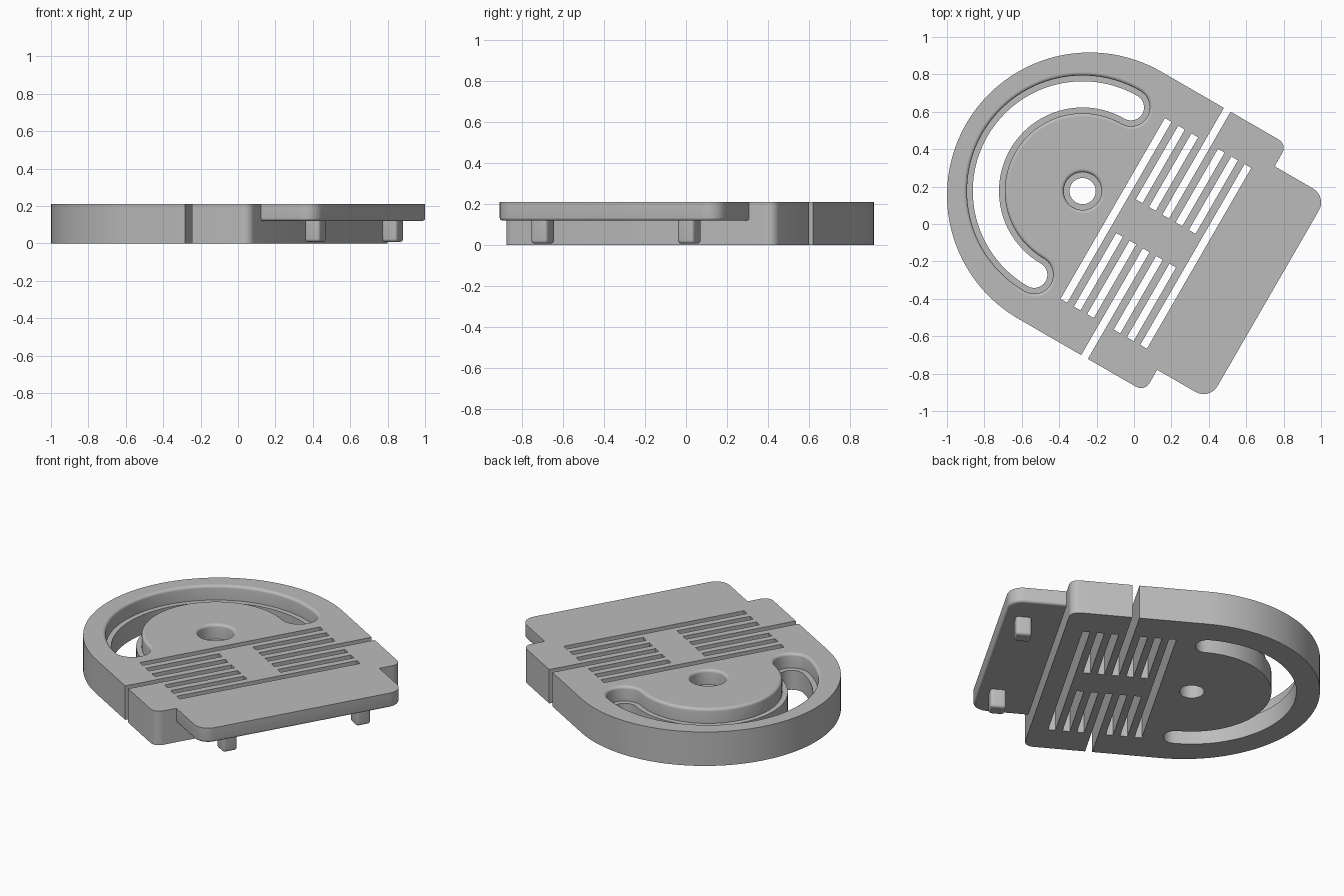
import bpy, bmesh, math
from mathutils import Vector, Matrix

if "Cube" in bpy.data.objects:
    bpy.data.objects.remove(bpy.data.objects["Cube"], do_unlink=True)

TOP, LEDGE = 0.21, 0.12          # plate top, underside of tongue / slot ledge
HOLE_X, SLOT_R = -0.326, 0.517   # pivot hole position, slot centre line
TURN = Matrix.Rotation(math.radians(-30), 4, "Z") @ Matrix.Translation((0, 0.015, 0))

grey = bpy.data.materials.new("plain grey")
grey.use_nodes = True
grey.diffuse_color = (0.5, 0.5, 0.5, 1)
bsdf = next(n for n in grey.node_tree.nodes if n.type == "BSDF_PRINCIPLED")
bsdf.inputs["Base Color"].default_value = grey.diffuse_color
bsdf.inputs["Roughness"].default_value = 0.6


def arc(cx, cy, r, a0, a1, n):
    angles = [math.radians(a0 + (a1 - a0) * i / n) for i in range(n + 1)]
    return [(cx + r * math.cos(a), cy + r * math.sin(a)) for a in angles]


def rounded_box(x0, x1, half, r, inset=0, round_left=True):
    """Outline of a box with round corners, shrunk by inset."""
    x0, x1, half = x0 + inset * round_left, x1 - inset, half - inset
    r = max(r - inset, 0.002)
    pts = arc(x1 - r, r - half, r, -90, 0, 6) + arc(x1 - r, half - r, r, 0, 90, 6)
    if round_left:
        return pts + arc(x0 + r, half - r, r, 90, 180, 6) + arc(x0 + r, r - half, r, 180, 270, 6)
    return pts + [(x0, half), (x0, -half)]


def slot_outline(w):
    """Half-ring slot with round ends, w is half its width."""
    return (arc(HOLE_X, 0, SLOT_R + w, 90, 270, 64)
            + arc(HOLE_X, -SLOT_R, w, -90, 90, 16)[1:-1]
            + arc(HOLE_X, 0, SLOT_R - w, 270, 90, 64)
            + arc(HOLE_X, SLOT_R, w, -90, 90, 16)[1:-1])


def hole_outline(w):
    return arc(HOLE_X, 0, w, 0, 360, 48)[:-1]


def loft(bm, sections):
    """Closed solid through a stack of (outline, z) sections."""
    rings = [[bm.verts.new((x, y, z)) for x, y in pts] for pts, z in sections]
    n = len(rings[0])
    for a, b in zip(rings, rings[1:]):
        for i in range(n):
            j = (i + 1) % n
            bm.faces.new((a[i], a[j], b[j], b[i]))
    bm.faces.new(rings[0][::-1])
    bm.faces.new(rings[-1])


def make(name, *solids):
    bm = bmesh.new()
    for s in solids:
        loft(bm, s)
    bmesh.ops.recalc_face_normals(bm, faces=bm.faces)
    me = bpy.data.meshes.new(name)
    bm.to_mesh(me)
    bm.free()
    me.materials.append(grey)
    ob = bpy.data.objects.new(name, me)
    ob.matrix_world = TURN
    bpy.context.collection.objects.link(ob)
    return ob


def fillet(r):
    """(inset, height) steps of a quarter-round bottom edge."""
    steps = [math.radians(22.5 * i) for i in range(5)]
    return [(r - r * math.sin(a), r - r * math.cos(a)) for a in steps]


def stepped(outline):
    """Through cut with a wider upper part and a rounded rim."""
    wall, r = 0.101, 0.0165
    rim = [(outline(wall + inset_r), TOP - h) for inset_r, h in
           [(r - d, z) for d, z in reversed([(r - i, k) for i, k in fillet(r)])]]
    return [(outline(0.07), -0.1), (outline(0.07), LEDGE), (outline(wall), LEDGE)] + rim \
        + [(outline(wall + r), TOP + 0.1)]


def box(x0, x1, y0, y1):
    pts = [(x0, y0), (x1, y0), (x1, y1), (x0, y1)]
    return [(pts, -0.1), (pts, TOP + 0.1)]


# Main plate: half-round back, straight sides, two rounded front corners
HALF = 0.763
outline = (arc(-0.282, 0, HALF, 90, 270, 72)
           + arc(0.445, 0.052 - HALF, 0.052, -90, 0, 6)
           + arc(0.445, HALF - 0.052, 0.052, 0, 90, 6))
plate = make("main_plate", [(outline, 0), (outline, TOP)])

# Cuts: curved slot, pivot hole and seven flexure slits around a centre bridge
cuts = [stepped(slot_outline), stepped(hole_outline)]
for i in range(7):
    x0 = -0.14 + 0.082 * i
    x1 = x0 + 0.041
    if i in (0, 6):
        cuts.append(box(x0, x1, -0.558, 0.558))
    else:
        end = 1.0 if i == 3 else 0.558
        cuts += [box(x0, x1, 0.104, end), box(x0, x1, -end, -0.104)]
cutter = make("cutter", *cuts)
cutter.hide_render = True

mod = plate.modifiers.new("cuts", "BOOLEAN")
mod.operation, mod.solver, mod.object = "DIFFERENCE", "EXACT", cutter
bpy.context.view_layer.objects.active = plate
bpy.ops.object.modifier_apply(modifier=mod.name)
bpy.data.objects.remove(cutter, do_unlink=True)

# Front tongue, flush with the top and rounded underneath
tongue = make("front_tongue",
              [(rounded_box(0.497, 0.82, 0.628, 0.085, d, False), LEDGE + z) for d, z in fillet(0.015)]
              + [(rounded_box(0.497, 0.82, 0.628, 0.085, 0, False), TOP)])
parts = [plate, tongue]

# Two locating pegs below the tongue
for name, y in (("left_peg", 0.413), ("right_peg", -0.413)):
    def peg(d):
        return [(px, py + y) for px, py in rounded_box(0.664, 0.754, 0.045, 0.018, d)]
    parts.append(make(name, [(peg(d), 0.008 + z) for d, z in fillet(0.016)] + [(peg(0), LEDGE + 0.01)]))

# Smooth curved walls, flat horizontal faces
for ob in parts:
    bpy.ops.object.select_all(action="DESELECT")
    ob.select_set(True)
    bpy.context.view_layer.objects.active = ob
    bpy.ops.object.shade_smooth_by_angle(angle=math.radians(35))
    for p in ob.data.polygons:
        if abs(p.normal.z) > 0.99:
            p.use_smooth = False
